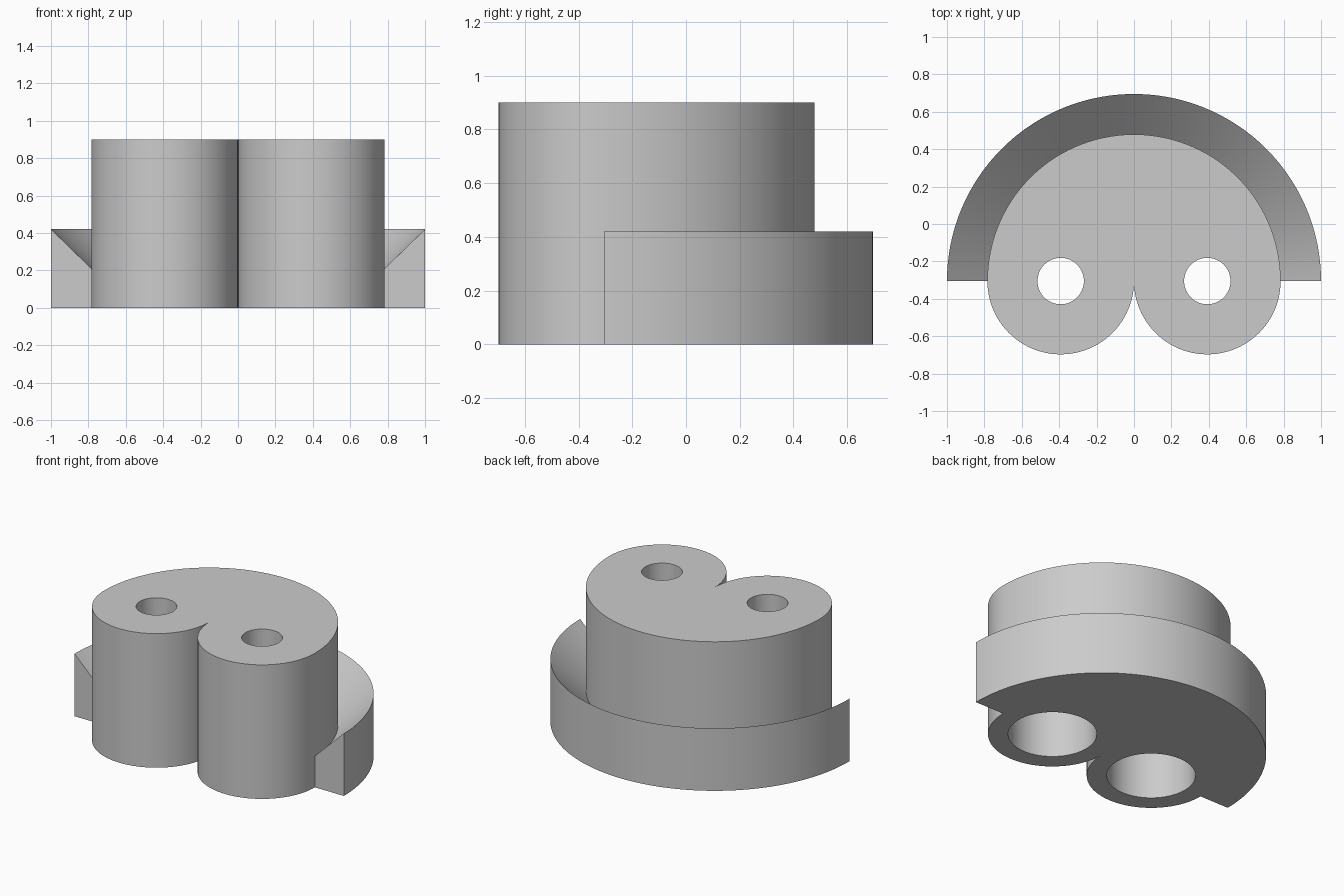
import bpy, bmesh, math

if "Cube" in bpy.data.objects:
    bpy.data.objects.remove(bpy.data.objects["Cube"])

CY = -0.305          # y of the common centre line
R = 0.784            # big half-round radius
r = R / 2            # small lobe radius
H = 0.90             # body height
N = 96               # segments per half circle

grey = bpy.data.materials.new("light grey")
grey.diffuse_color = (0.6, 0.6, 0.6, 1)
grey.use_nodes = True
grey.node_tree.nodes["Principled BSDF"].inputs["Base Color"].default_value = grey.diffuse_color


def arc(cx, rad, a0, a1, n):
    """Points along an arc, without the end point."""
    return [(cx + rad * math.cos(math.radians(a0 + (a1 - a0) * i / n)),
             CY + rad * math.sin(math.radians(a0 + (a1 - a0) * i / n)))
            for i in range(n)]


def finish(bm, name):
    bmesh.ops.recalc_face_normals(bm, faces=bm.faces[:])
    me = bpy.data.meshes.new(name)
    bm.to_mesh(me)
    bm.free()
    me.materials.append(grey)
    ob = bpy.data.objects.new(name, me)
    bpy.context.collection.objects.link(ob)
    return ob


def sweep(bm, profile, cx, angle, n):
    """Turn a closed (radius, z) profile around a vertical axis."""
    full = angle == 360
    rings = []
    for i in range(n if full else n + 1):
        a = math.radians(angle * i / n)
        rings.append([bm.verts.new((cx + p * math.cos(a), CY + p * math.sin(a), z))
                      for p, z in profile])
    k = len(profile)
    for i in range(n):
        a, b = rings[i], rings[(i + 1) % len(rings)]
        for j in range(k if not full else k - 1):
            bm.faces.new((a[j], b[j], b[(j + 1) % k], a[(j + 1) % k]))
    if full:      # flat discs on both ends of the turned shape
        bm.faces.new([q[0] for q in rings])
        bm.faces.new([q[-1] for q in rings])
    else:         # end caps
        bm.faces.new(rings[0])
        bm.faces.new(rings[-1])


# Body: half round at the back, two round lobes at the front
bm = bmesh.new()
outline = (arc(0, R, 0, 180, N) + arc(-r, r, 180, 360, N // 2)
           + arc(r, r, 180, 360, N // 2))
base = bm.faces.new([bm.verts.new((x, y, 0)) for x, y in outline])
top = bmesh.ops.extrude_face_region(bm, geom=[base])["geom"]
bmesh.ops.translate(bm, vec=(0, 0, H),
                    verts=[v for v in top if isinstance(v, bmesh.types.BMVert)])
body = finish(bm, "body")

# Stepped screw bores: wide from below, narrow through the top
bm = bmesh.new()
for cx in (-r, r):
    sweep(bm, [(0.27, -0.1), (0.27, 0.6), (0.124, 0.6), (0.124, H + 0.1)], cx, 360, 64)
cutter = finish(bm, "bore_cutter")
cutter.hide_render = True

mod = body.modifiers.new("bores", 'BOOLEAN')
mod.operation = 'DIFFERENCE'
mod.solver = 'EXACT'
mod.object = cutter
bpy.context.view_layer.objects.active = body
bpy.ops.object.modifier_apply(modifier=mod.name)
bpy.data.objects.remove(cutter)

# Skirt: half ring whose top slopes down towards the body
bm = bmesh.new()
sweep(bm, [(R, 0), (1.0, 0), (1.0, 0.42), (R, 0.21)], 0, 180, N)
skirt = finish(bm, "skirt")

# Smooth round walls, sharp edges
for ob in (body, skirt):
    bpy.ops.object.select_all(action='DESELECT')
    ob.select_set(True)
    bpy.context.view_layer.objects.active = ob
    bpy.ops.object.shade_smooth_by_angle(angle=math.radians(30))
